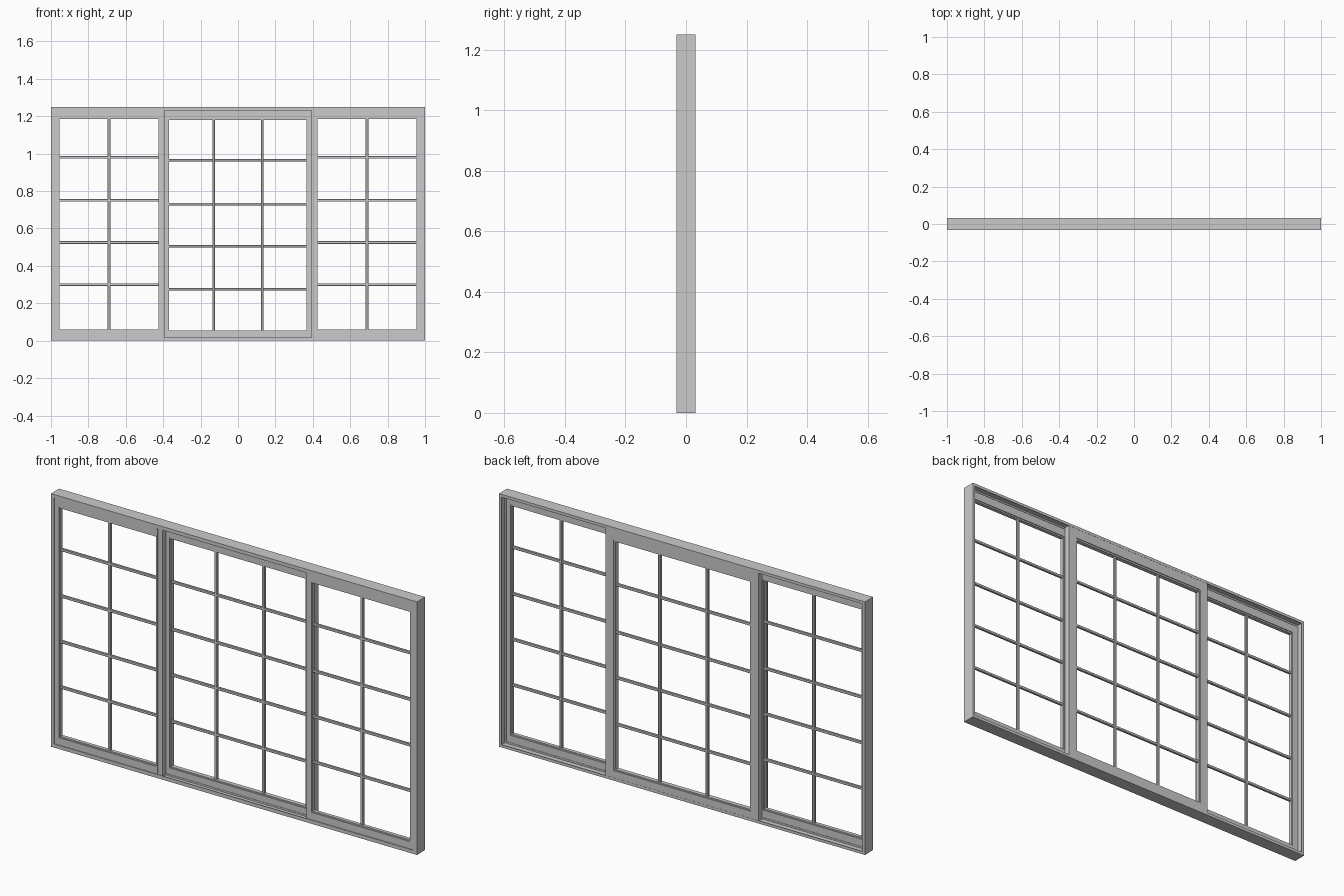
import bpy, bmesh

if "Cube" in bpy.data.objects:
    bpy.data.objects.remove(bpy.data.objects["Cube"])


def finish(name, bm):
    bmesh.ops.recalc_face_normals(bm, faces=bm.faces[:])
    me = bpy.data.meshes.new(name)
    bm.to_mesh(me)
    bm.free()
    ob = bpy.data.objects.new(name, me)
    bpy.context.collection.objects.link(ob)
    return ob


def ring(name, outer, inner, profile):
    """Mitred rectangular ring; profile = (fraction from outer to inner edge, y)."""
    bm = bmesh.new()
    loops = []
    for t, y in profile:
        x0, x1, z0, z1 = (a + (b - a) * t for a, b in zip(outer, inner))
        loops.append([bm.verts.new(p) for p in
                      ((x0, y, z0), (x1, y, z0), (x1, y, z1), (x0, y, z1))])
    for i, a in enumerate(loops):
        b = loops[(i + 1) % len(loops)]
        for k in range(4):
            m = (k + 1) % 4
            bm.faces.new((a[k], a[m], b[m], b[k]))
    return finish(name, bm)


def box(bm, x0, x1, y0, y1, z0, z1):
    r = bmesh.ops.create_cube(bm, size=1)
    for v in r["verts"]:
        v.co = ((x0 + x1) / 2 + v.co.x * (x1 - x0),
                (y0 + y1) / 2 + v.co.y * (y1 - y0),
                (z0 + z1) / 2 + v.co.z * (z1 - z0))


def bars(name, opening, xs, zs, yc, w=0.014, d=0.014):
    """Grid of glazing bars with chamfered edges."""
    x0, x1, z0, z1 = opening
    bm = bmesh.new()
    for x in xs:
        box(bm, x - w / 2, x + w / 2, yc - d / 2, yc + d / 2, z0 - 0.004, z1 + 0.004)
    for z in zs:
        box(bm, x0 - 0.004, x1 + 0.004, yc - d / 2 + 0.001, yc + d / 2 - 0.001,
            z - w / 2, z + w / 2)
    ob = finish(name, bm)
    mod = ob.modifiers.new("chamfer", 'BEVEL')
    mod.width = 0.002
    mod.segments = 1


def sash(name, outer, inner, y0, y1, xs, zs):
    """Sash frame with a stepped glazing bead on both faces, plus its bars."""
    s = 0.004
    ring(name + "_frame", outer, inner,
         [(0, y0), (0.86, y0), (0.86, y0 + s), (1, y0 + s),
          (1, y1 - s), (0.86, y1 - s), (0.86, y1), (0, y1)])
    bars(name + "_bars", inner, xs, zs, (y0 + y1) / 2)


# Outer frame with two channels separated by a track rib
lip, floor, back = 0.018, 0.010, 0.014
outline = (-1, 1, 0, 1.25)
prof = [(0, -.032), (lip, -.032), (lip, -.0285), (floor, -.0285), (floor, -.001),
        (lip, -.001), (lip, .001), (floor, .001), (floor, .029), (back, .029),
        (back, .032), (0, .032)]
ring("outer_frame", outline, (0, 0, 1, 0.25), prof)

# Side sashes in the front channel
side_z = (0.30, 0.525, 0.75, 0.98)
for side, s in (("left", -1), ("right", 1)):
    xo = sorted((s * 0.985, s * 0.393))
    xi = sorted((s * 0.955, s * 0.424))
    sash(side + "_sash", (*xo, 0.014, 1.237), (*xi, 0.06, 1.186),
         -0.0275, -0.002, [s * 0.69], side_z)

# Centre sash in the back channel
sash("centre_sash", (-0.418, 0.418, 0.011, 1.239), (-0.37, 0.366, 0.055, 1.18),
     0.002, 0.0312, (-0.13, 0.13), (0.275, 0.505, 0.73, 0.965))

# Slim pull strip on the left meeting stile
bm = bmesh.new()
box(bm, -0.425, -0.417, -0.0315, -0.026, 0.025, 1.23)
finish("left_pull_strip", bm)
